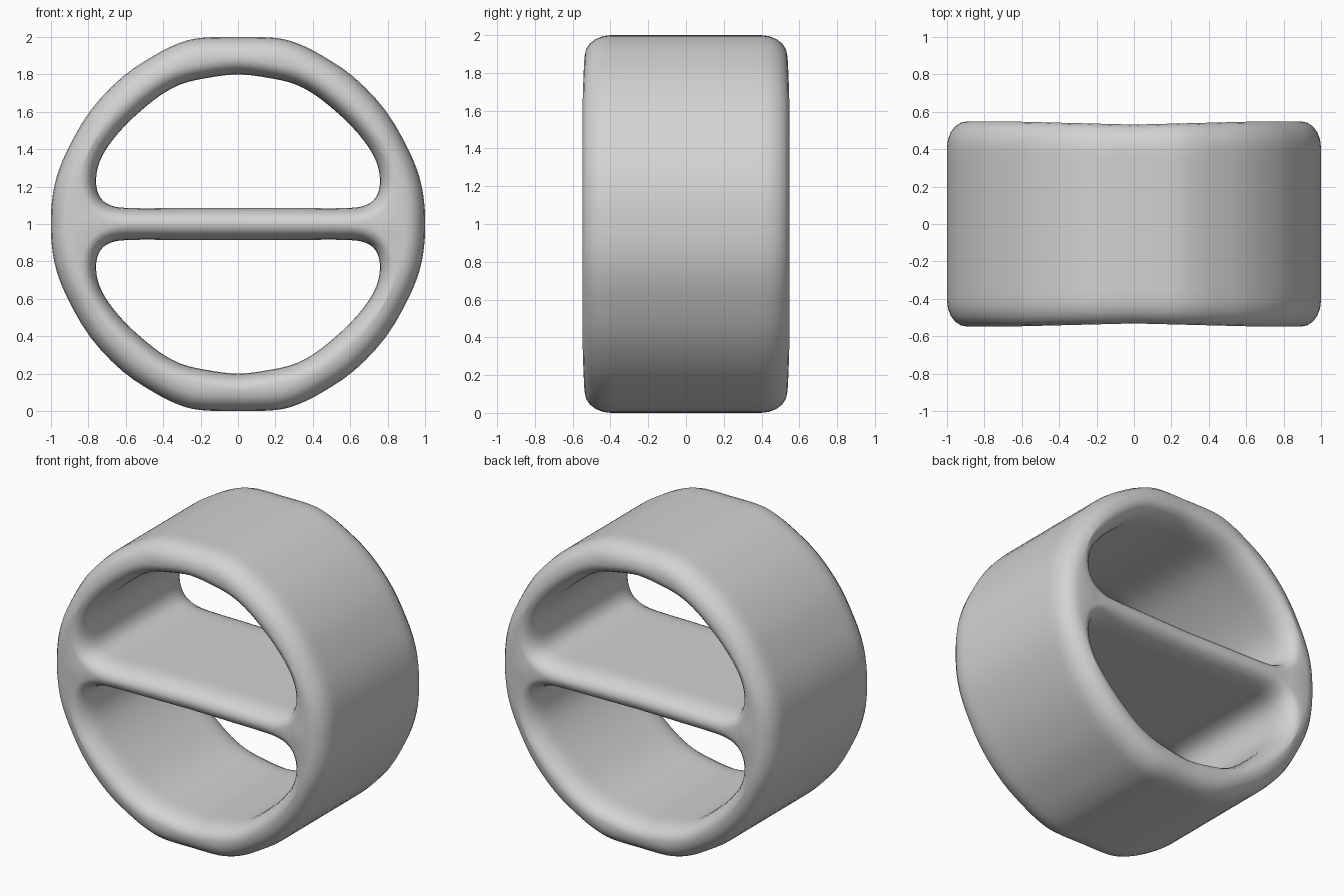
import bpy, bmesh, math
from mathutils import Vector

cube = bpy.data.objects.get("Cube")
if cube:
    bpy.data.objects.remove(cube, do_unlink=True)

HALF_DEPTH = 0.548

# Half outlines (x >= 0), relative to the centre of the wheel
OUTER = [(0, 1), (.2, .995), (.32, .965), (.45, .9), (.62, .785), (.79, .605), (.91, .4),
         (.97, .25), (.995, .12), (1, 0)]
HOLE = [(0, .8), (.17, .78), (.31, .745), (.44, .67), (.6, .53), (.705, .4), (.75, .3),
        (.758, .21), (.735, .14), (.68, .1), (.58, .085), (.3, .085), (0, .085)]


def smooth_loop(points, steps=3):
    """Closed Catmull-Rom curve through the points."""
    pts = [Vector(p) for p in points]
    n, out = len(pts), []
    for i in range(n):
        a, b, c, d = (pts[(i + k) % n] for k in (-1, 0, 1, 2))
        for s in range(steps):
            t = s / steps
            out.append(b + (c - a) * t / 2 + (2 * a - 5 * b + 4 * c - d) * t * t / 2
                       + (3 * b - a - 3 * c + d) * t ** 3 / 2)
    return out


def offset_loop(loop, dist):
    """Shift a clockwise loop along its outward normals."""
    n, out = len(loop), []
    for i, p in enumerate(loop):
        d = (loop[(i + 1) % n] - loop[i - 1]).normalized()
        out.append(p + Vector((-d.y, d.x)) * dist)
    return out


def add_wall(bm, loop, inset, round_y):
    """Skin a loop through the depth with rounded rims; return both rim edge loops."""
    steps = 5
    arc = [k / steps * math.pi / 2 for k in range(steps + 1)]
    layers = [(inset * (1 - math.sin(a)), HALF_DEPTH - round_y * (1 - math.cos(a)))
              for a in arc]
    layers.append((0, HALF_DEPTH - round_y - .05))
    layers += [(d, -y) for d, y in reversed(layers)]
    rings = [[bm.verts.new((p.x, y, p.y + 1)) for p in offset_loop(loop, -d)]
             for d, y in layers]
    n = len(loop)
    for ra, rb in zip(rings, rings[1:]):
        for i in range(n):
            j = (i + 1) % n
            bm.faces.new((ra[i], ra[j], rb[j], rb[i]))
    return [[bm.edges.get((r[i], r[(i + 1) % n])) for i in range(n)]
            for r in (rings[0], rings[-1])]


# Full outlines by mirroring
right = OUTER + [(x, -z) for x, z in OUTER[-2::-1]]
outer = right + [(-x, z) for x, z in right[-2:0:-1]]
upper = HOLE + [(-x, z) for x, z in HOLE[-2:0:-1]]
lower = [(x, -z) for x, z in reversed(upper)]

# Drum wall with crossbar: outer skin, two D-shaped openings, rounded caps
bm = bmesh.new()
rims = [add_wall(bm, smooth_loop(outer), .105, .14),
        add_wall(bm, smooth_loop(upper), -.078, .15),
        add_wall(bm, smooth_loop(lower), -.078, .15)]
for k in (0, 1):
    edges = [e for rim in rims for e in rim[k]]
    bmesh.ops.triangle_fill(bm, use_beauty=True, edges=edges)
bmesh.ops.recalc_face_normals(bm, faces=bm.faces)

# Ends dip slightly toward the middle
for v in bm.verts:
    v.co.y *= .97 + .03 * min(1, abs(v.co.x) / .65)

mesh = bpy.data.meshes.new("ring_with_crossbar")
bm.to_mesh(mesh)
bm.free()
ring = bpy.data.objects.new("ring_with_crossbar", mesh)
bpy.context.collection.objects.link(ring)

grey = bpy.data.materials.new("light_grey")
grey.use_nodes = True
colour = (.65, .65, .65, 1)
grey.diffuse_color = colour
grey.node_tree.nodes["Principled BSDF"].inputs["Base Color"].default_value = colour
mesh.materials.append(grey)

bpy.context.view_layer.objects.active = ring
ring.select_set(True)
bpy.ops.object.shade_smooth_by_angle(angle=math.radians(40))
